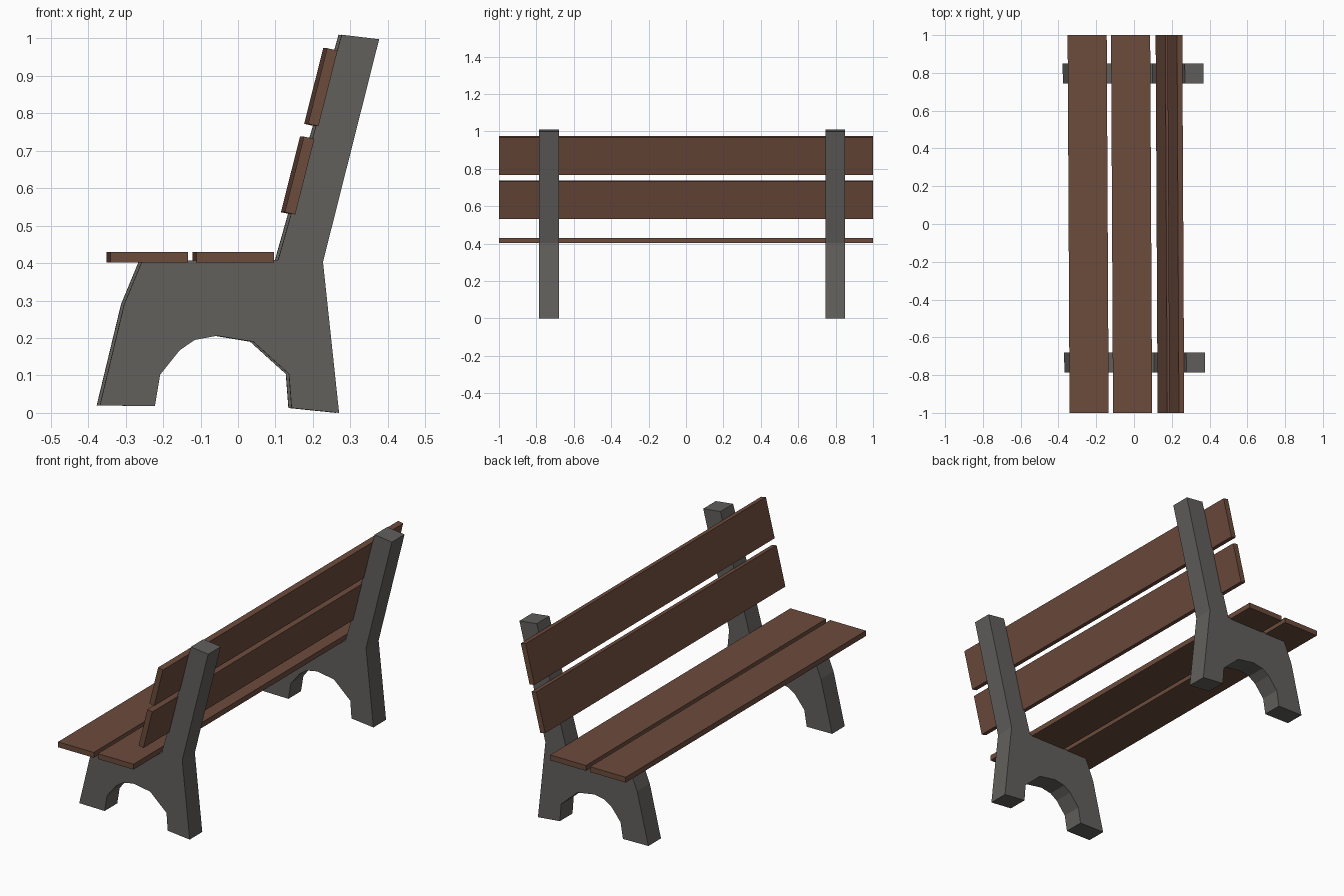
import bpy
import bmesh

if "Cube" in bpy.data.objects:
    bpy.data.objects.remove(bpy.data.objects["Cube"])


def material(name, rgb):
    m = bpy.data.materials.new(name)
    m.diffuse_color = (*rgb, 1)
    m.use_nodes = True
    m.node_tree.nodes["Principled BSDF"].inputs["Base Color"].default_value = m.diffuse_color
    return m


WOOD = material("brown wood", (0.15, 0.07, 0.045))
STONE = material("grey concrete", (0.12, 0.115, 0.108))
SKEW = -0.0052  # the bench is turned very slightly about z


def extrude_profile(name, points, y0, y1, y_ref, mat):
    """Sweep an (x, z) outline along y, following the slight turn."""
    bm = bmesh.new()
    near, far = [[bm.verts.new((x + SKEW * (y - y_ref), y, z)) for x, z in points]
                 for y in (y0, y1)]
    bm.faces.new(near)
    bm.faces.new(far[::-1])
    n = len(points)
    for i in range(n):
        j = (i + 1) % n
        bm.faces.new((near[i], far[i], far[j], near[j]))
    bmesh.ops.recalc_face_normals(bm, faces=bm.faces)
    mesh = bpy.data.meshes.new(name)
    bm.to_mesh(mesh)
    bm.free()
    mesh.materials.append(mat)
    obj = bpy.data.objects.new(name, mesh)
    bpy.context.collection.objects.link(obj)
    return obj


# Side frames: arched legs, seat support and leaning back post in one outline
frame = [(-0.369, 0.02), (-0.222, 0.018), (-0.208, 0.102), (-0.155, 0.168),
         (-0.115, 0.195), (-0.056, 0.206), (0.041, 0.19), (0.136, 0.104),
         (0.143, 0.013), (0.27, 0.0), (0.227, 0.403), (0.377, 0.998),
         (0.277, 1.01), (0.107, 0.408), (-0.256, 0.406), (-0.304, 0.29)]
for name, y0, y1 in (("front_frame", -0.785, -0.68), ("rear_frame", 0.745, 0.85)):
    extrude_profile(name, frame, y0, y1, -0.785, STONE)

# Seat planks
for i, x in enumerate((-0.341, -0.111)):
    plank = [(x, 0.402), (x + 0.207, 0.402), (x + 0.207, 0.43), (x, 0.43)]
    extrude_profile(f"seat_plank_{i + 1}", plank, -1, 1, -1, WOOD)

# Backrest planks, leaning with the posts
for i, (x, z) in enumerate(((0.125, 0.536), (0.187, 0.772))):
    plank = [(x, z), (x + 0.028, z - 0.006), (x + 0.079, z + 0.196), (x + 0.051, z + 0.202)]
    extrude_profile(f"back_plank_{i + 1}", plank, -1, 1, -1, WOOD)
